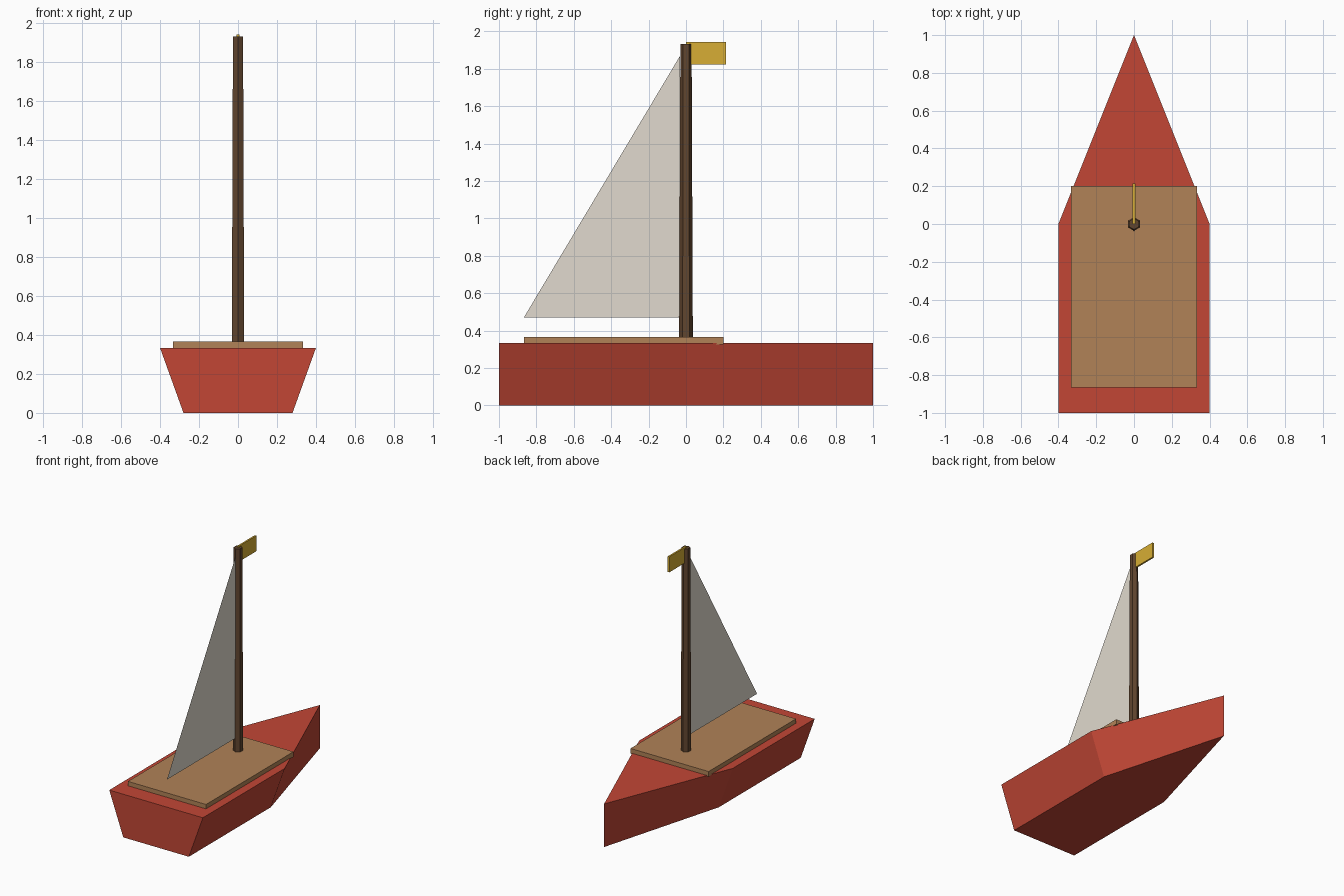
import bpy
import bmesh
from mathutils import Matrix

if "Cube" in bpy.data.objects:
    bpy.data.objects.remove(bpy.data.objects["Cube"])


def add_object(name, bm, color):
    bmesh.ops.recalc_face_normals(bm, faces=bm.faces)
    mesh = bpy.data.meshes.new(name)
    bm.to_mesh(mesh)
    bm.free()
    mat = bpy.data.materials.new(name + "_material")
    mat.diffuse_color = (*color, 1.0)
    mat.use_nodes = True
    mat.node_tree.nodes["Principled BSDF"].inputs["Base Color"].default_value = mat.diffuse_color
    mesh.materials.append(mat)
    obj = bpy.data.objects.new(name, mesh)
    bpy.context.collection.objects.link(obj)
    return obj


def add_box(name, size, center, color):
    bm = bmesh.new()
    bmesh.ops.create_cube(bm, size=1.0, matrix=Matrix.Translation(center) @ Matrix.Diagonal((*size, 1.0)))
    return add_object(name, bm, color)


# Hull: five-sided outline, narrower at the keel
outline = [(-0.4, -1), (0.4, -1), (0.4, 0), (0, 1), (-0.4, 0)]
bm = bmesh.new()
bottom = [bm.verts.new((x * 0.7, y, 0)) for x, y in outline]
top = [bm.verts.new((x, y, 0.333)) for x, y in outline]
bm.faces.new(bottom)
bm.faces.new(top)
for i in range(len(outline)):
    j = (i + 1) % len(outline)
    bm.faces.new((bottom[i], bottom[j], top[j], top[i]))
add_object("hull", bm, (0.54, 0.062, 0.036))

# Deck slab
add_box("deck", (0.667, 1.067, 0.04), (0, -0.333, 0.347), (0.44, 0.225, 0.095))

# Mast: tapered six-sided pole
bm = bmesh.new()
bmesh.ops.create_cone(bm, cap_ends=True, segments=6, radius1=0.0367, radius2=0.03,
                      depth=1.6, matrix=Matrix.Translation((0, 0, 1.133)))
add_object("mast", bm, (0.12, 0.06, 0.028))

# Sail: a single flat triangle behind the mast
bm = bmesh.new()
bm.faces.new([bm.verts.new((0, y, z)) for y, z in [(-0.867, 0.47), (-0.033, 0.47), (-0.033, 1.867)]])
add_object("sail", bm, (0.75, 0.70, 0.62))

# Flag at the masthead
add_box("flag", (0.0133, 0.2133, 0.12), (0, 0.1067, 1.883), (0.68, 0.42, 0.035))
